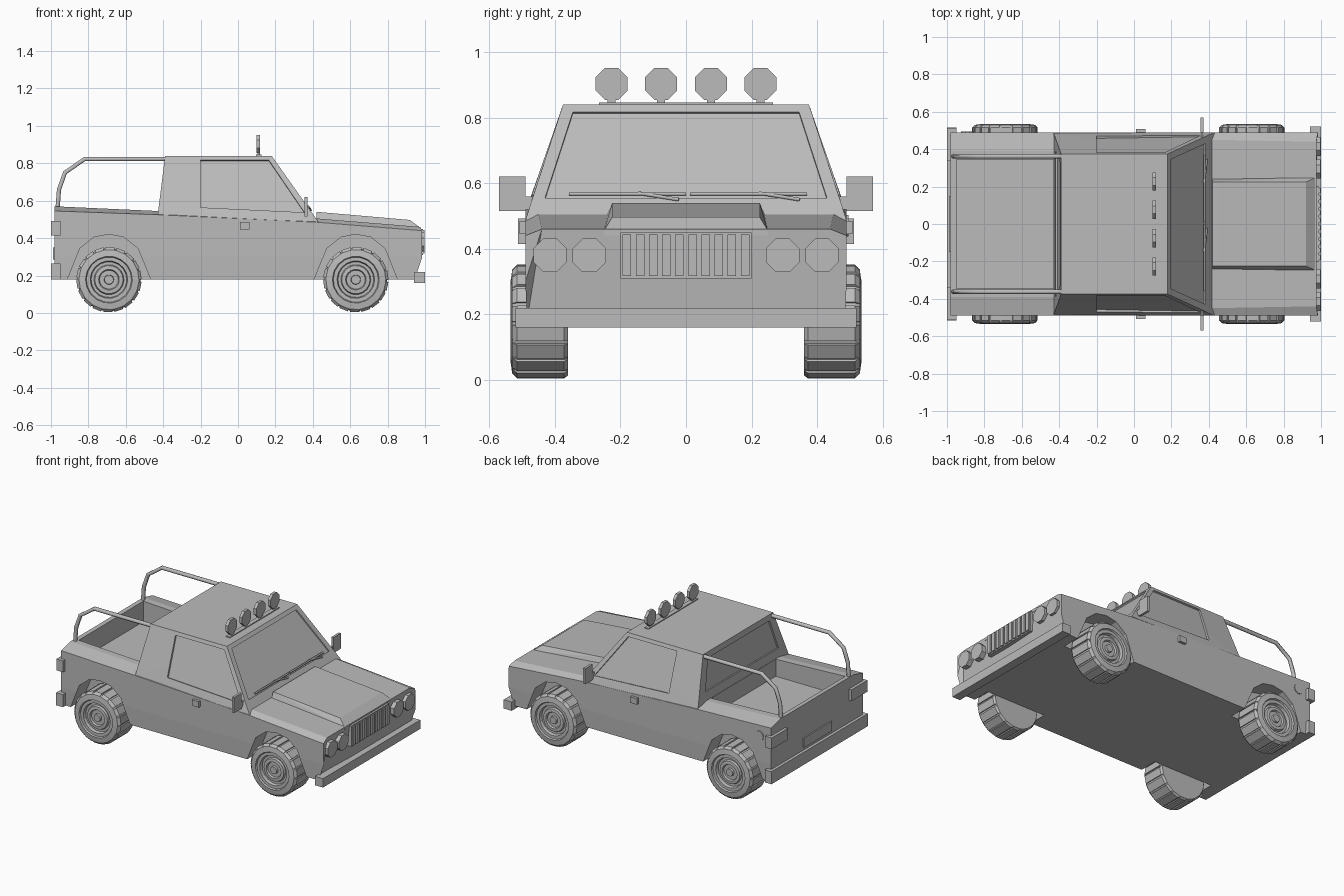
import bpy, bmesh, math
from mathutils import Vector

if "Cube" in bpy.data.objects:
    bpy.data.objects.remove(bpy.data.objects["Cube"])

grey = bpy.data.materials.new("grey")
grey.diffuse_color = (0.5, 0.5, 0.5, 1)
grey.use_nodes = True
grey.node_tree.nodes["Principled BSDF"].inputs["Base Color"].default_value = grey.diffuse_color


def finish(name, bm, hidden=False):
    bmesh.ops.recalc_face_normals(bm, faces=bm.faces)
    me = bpy.data.meshes.new(name)
    bm.to_mesh(me)
    bm.free()
    me.materials.append(grey)
    ob = bpy.data.objects.new(name, me)
    bpy.context.collection.objects.link(ob)
    ob.hide_render = hidden
    ob.hide_viewport = hidden
    return ob


def loft(name, rings, caps=True, hidden=False):
    """Skin a list of closed rings."""
    bm = bmesh.new()
    vs = [[bm.verts.new(p) for p in r] for r in rings]
    n = len(vs[0])
    for a, b in zip(vs, vs[1:]):
        for i in range(n):
            bm.faces.new((a[i], a[(i + 1) % n], b[(i + 1) % n], b[i]))
    if caps:
        bm.faces.new(vs[0])
        bm.faces.new(vs[-1])
    return finish(name, bm, hidden)


def prism(name, pts, vec, hidden=False):
    return loft(name, [pts, [Vector(p) + Vector(vec) for p in pts]], True, hidden)


def box(name, x, y, z, hidden=False):
    return prism(name, [(x[0], y[0], z[0]), (x[1], y[0], z[0]), (x[1], y[1], z[0]), (x[0], y[1], z[0])],
                 (0, 0, z[1] - z[0]), hidden)


def disc(name, x, y, z, r, depth, n=8):
    """Flat-topped polygon disc facing along x."""
    pts = [(x, y + r * math.cos((i + .5) * math.tau / n), z + r * math.sin((i + .5) * math.tau / n)) for i in range(n)]
    return prism(name, pts, (depth, 0, 0))


def hull(name, pts):
    bm = bmesh.new()
    for p in pts:
        bm.verts.new(p)
    bmesh.ops.convex_hull(bm, input=bm.verts)
    return finish(name, bm)


def tube(name, pts, r):
    """Bent square-ish bar through the given points."""
    cu = bpy.data.curves.new(name, 'CURVE')
    cu.dimensions = '3D'
    cu.bevel_depth, cu.bevel_resolution, cu.use_fill_caps = r, 1, True
    sp = cu.splines.new('POLY')
    sp.points.add(len(pts) - 1)
    for q, p in zip(sp.points, pts):
        q.co = (*p, 1)
    cu.materials.append(grey)
    ob = bpy.data.objects.new(name, cu)
    bpy.context.collection.objects.link(ob)


def cut(ob, cutter):
    m = ob.modifiers.new("cut", 'BOOLEAN')
    m.object, m.operation, m.solver = cutter, 'DIFFERENCE', 'EXACT'


# Body shell: stations of (x, shoulder z, inner y, top z)
def section(x, zs, yi, zt, nose=(0, 0, 0, 0)):
    half = [(.485, .18), (.49, .30), (.49, zs), (yi, zt)]
    right = [(x + d, -y, z) for (y, z), d in zip(half, nose)]
    return right + [(a, -b, c) for a, b, c in reversed(right)]


body = loft("body", [section(-.98, .545, .39, .57), section(-.43, .525, .39, .545),
                     section(.42, .485, .45, .505),
                     section(.975, .44, .44, .46, (-.03, .01, .008, 0))])
cut(body, box("bed_cutter", (-.95, -.43), (-.345, .345), (.43, .8), True))

# Wheel arches
half_arch = [(.235, -.06), (.222, 0), (.155, .165), (.08, .225)]
arch = half_arch + [(0, .24)] + [(-x, z) for x, z in reversed(half_arch)]
WHEELS = (-.69, .63)
for wx in WHEELS:
    for s in (-1, 1):
        cut(body, prism("arch_cutter", [(wx + x, s * .36, .18 + z) for x, z in arch], (0, s * .2, 0), True))


# Wheels: lathed profile (radius, y), tread blocks separated by grooves
def wheel(wx, s):
    prof = [(.10, .36), (.165, .36), (.175, .372), (.175, .515), (.16, .53), (.125, .535), (.12, .525), (.10, .525),
            (.095, .505), (.08, .505), (.075, .518), (.055, .52), (.05, .508), (.026, .508), (.024, .522), (.004, .522)]
    angles = [((k + f) * math.tau / 18, g) for k in range(18) for f, g in ((.0, 0), (.8, 0), (.82, 1), (.98, 1))]
    rings = []
    for i, (r, y) in enumerate(prof):
        rings.append([(wx + (r - .007 * g * (i in (2, 3))) * math.cos(a), s * y,
                       .178 + (r - .007 * g * (i in (2, 3))) * math.sin(a)) for a, g in angles])
    loft("wheel", rings)


for wx in WHEELS:
    for s in (-1, 1):
        wheel(wx, s)


# Cab with recessed glass
def side_y(z):
    return .49 - (z - .5) * .338


def screen_x(z):
    return .43 - (z - .49) * .714


cab = hull("cab", [(x, s * y, z) for s in (-1, 1) for x, y, z in
                   ((-.43, .487, .52), (.43, .49, .487), (-.39, .375, .84), (.18, .375, .84))])
D = .012
for s in (-1, 1):
    pts = [(x, s * (side_y(z) - D), z) for x, z in ((-.2, .56), (.355, .535), (.165, .813), (-.2, .813))]
    cut(cab, prism("side_window_cutter", pts, (0, s * .06, .02), True))
pts = [(screen_x(z) - D, y, z) for y, z in ((-.345, .812), (.345, .812), (.43, .55), (-.43, .55))]
cut(cab, prism("windscreen_cutter", pts, (.06, 0, .043), True))
pts = [(-.43 + (z - .53) * .129 + D, y, z) for y, z in ((-.33, .8), (.33, .8), (.39, .6), (-.39, .6))]
cut(cab, prism("rear_window_cutter", pts, (-.06, 0, .008), True))

# Raised bonnet centre
hull("bonnet_bulge", [(x, s * y, z) for s in (-1, 1) for x, y, z in
                      ((.42, .25, .48), (.42, .225, .54), (.45, .225, .538), (.92, .225, .497), (.975, .25, .455),
                       (.975, .25, .44), (.42, .25, .44))])

# Bumpers
box("front_bumper", (.94, 1.0), (-.52, .52), (.16, .22))
box("rear_bumper", (-1.0, -.95), (-.515, .515), (.18, .265))

# Grille and headlamps
box("grille", (.96, .988), (-.2, .2), (.31, .45))
for i in range(10):
    y = -.18 + i * .04
    box("grille_slat", (.98, .997), (y - .013, y + .013), (.317, .443))
for s in (-1, 1):
    for y in (.295, .415):
        disc("headlamp", .95, s * y, .38, .055, .048)

# Roof lamps
box("lamp_bar", (.095, .125), (-.265, .265), (.835, .846))
for y in (-.227, -.076, .076, .227):
    box("lamp_stem", (.105, .117), (y - .012, y + .012), (.84, .87))
    disc("roof_lamp", .098, y, .903, .053, .02)

# Bed bars, mirrors, handles and tail lamps on both sides
for s in (-1, 1):
    tube("bed_bar", [(-.965, s * .362, .555), (-.957, s * .362, .66), (-.925, s * .362, .75),
                     (-.82, s * .362, .823), (-.38, s * .362, .823)], .013)
    box("mirror", (.355, .371), sorted((s * .49, s * .57)), (.515, .62))
    box("mirror_arm", (.357, .369), sorted((s * .46, s * .5)), (.52, .56))
    box("door_handle", (.012, .062), sorted((s * .48, s * .508)), (.445, .485))
    box("tail_lamp", (-1.0, -.95), sorted((s * .34, s * .512)), (.415, .492))

# Wipers
for y in (-.357, .012):
    def on_glass(dy, z):
        return (screen_x(z) + .002, y + dy, z)
    tube("wiper_blade", [on_glass(0, .567), on_glass(.357, .567)], .006)
    tube("wiper_arm", [on_glass(.21, .57), on_glass(.335, .55)], .006)

# Tail plate and fuel cap
box("tail_plate", (-.989, -.97), (-.15, .15), (.285, .35))
prism("fuel_cap", [(-.89 + .035 * math.cos(i * math.tau / 10), .48, .47 + .035 * math.sin(i * math.tau / 10))
                   for i in range(10)], (0, .015, 0))
